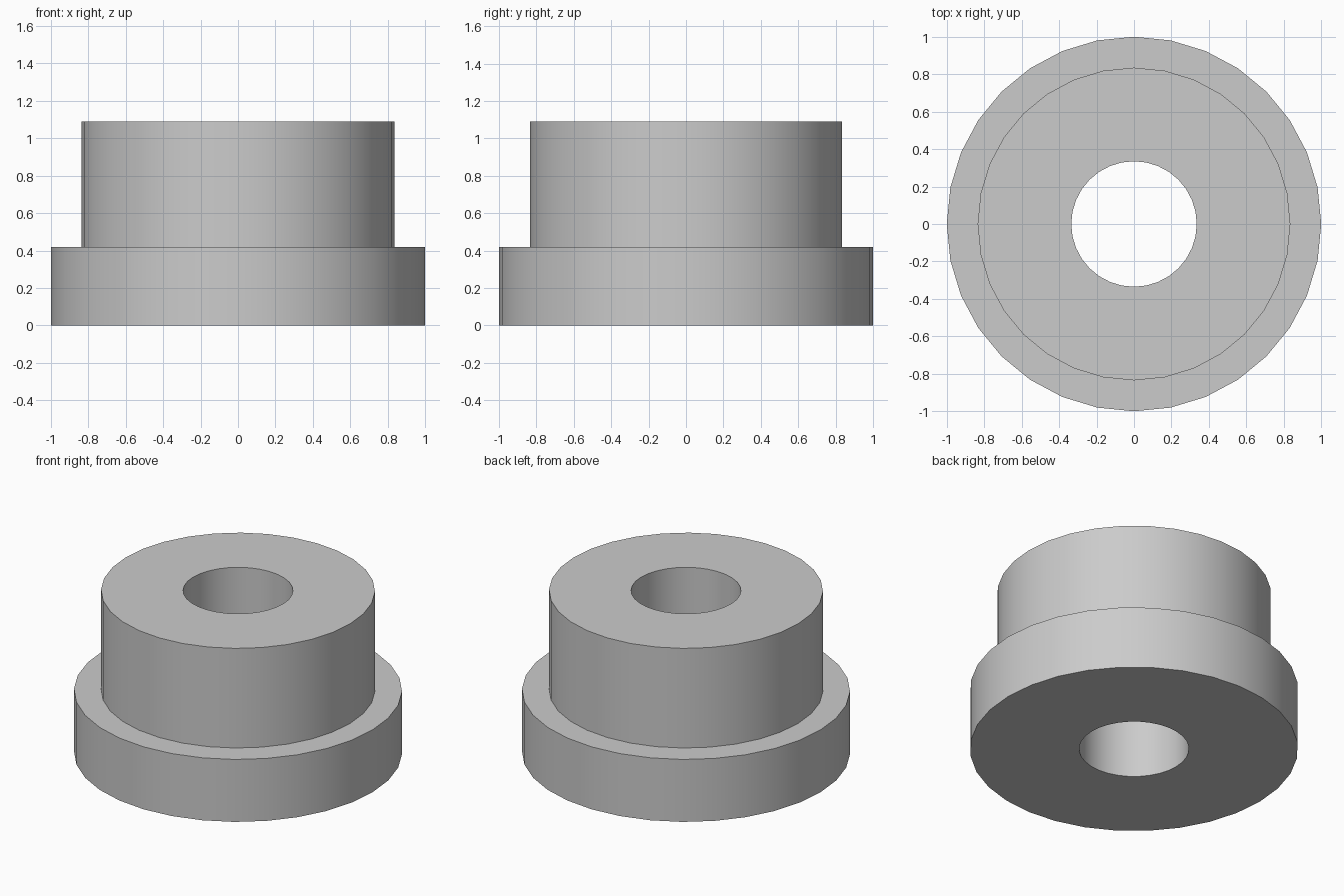
import bpy
import bmesh
import math
from mathutils import Vector

cube = bpy.data.objects.get("Cube")
if cube:
    bpy.data.objects.remove(cube, do_unlink=True)

SEGMENTS = 32
BORE, BODY, FLANGE = 0.335, 0.835, 1.0
FLANGE_TOP, BODY_TOP = 0.42, 1.09

# Plain grey material
grey = bpy.data.materials.new("plain_grey")
grey.use_nodes = True
color = (0.6, 0.6, 0.6, 1)
grey.diffuse_color = color
grey.node_tree.nodes["Principled BSDF"].inputs["Base Color"].default_value = color

# Flanged bushing: closed stepped profile turned around the z axis
profile = [(BORE, 0), (FLANGE, 0), (FLANGE, FLANGE_TOP),
           (BODY, FLANGE_TOP), (BODY, BODY_TOP), (BORE, BODY_TOP)]
bm = bmesh.new()
verts = [bm.verts.new((r, 0, z)) for r, z in profile]
edges = [bm.edges.new((v, verts[(i + 1) % len(verts)])) for i, v in enumerate(verts)]
bmesh.ops.spin(bm, geom=verts + edges, cent=Vector(), axis=Vector((0, 0, 1)),
               angle=math.tau, steps=SEGMENTS)
bmesh.ops.remove_doubles(bm, verts=bm.verts[:], dist=0.0001)
bmesh.ops.recalc_face_normals(bm, faces=bm.faces[:])

mesh = bpy.data.meshes.new("flanged_bushing")
bm.to_mesh(mesh)
bm.free()
mesh.materials.append(grey)
bushing = bpy.data.objects.new("flanged_bushing", mesh)
bpy.context.collection.objects.link(bushing)

# Smooth round walls, sharp rims
bpy.ops.object.select_all(action="DESELECT")
bushing.select_set(True)
bpy.context.view_layer.objects.active = bushing
bpy.ops.object.shade_smooth_by_angle(angle=math.radians(30))
